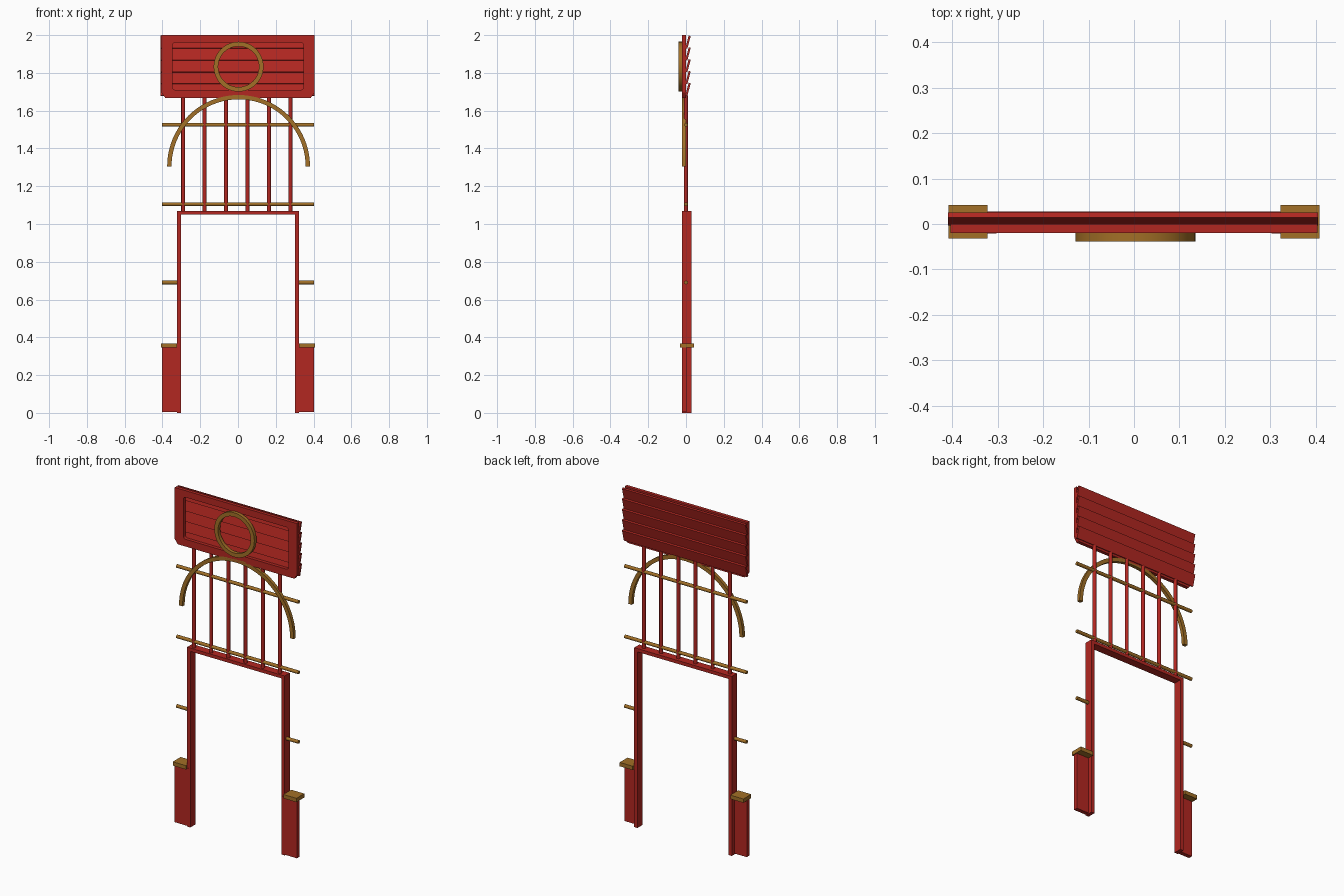
import bpy, bmesh
from math import sin, cos, pi, radians
from mathutils import Matrix, Vector

if "Cube" in bpy.data.objects:
    bpy.data.objects.remove(bpy.data.objects["Cube"])


def material(name, rgb):
    m = bpy.data.materials.new(name)
    m.diffuse_color = (*rgb, 1)
    m.use_nodes = True
    m.node_tree.nodes["Principled BSDF"].inputs["Base Color"].default_value = m.diffuse_color
    return m


RED = material("red_paint", (0.45, 0.02, 0.015))
GOLD = material("aged_gold", (0.36, 0.16, 0.02))


def add(name, bm, mat):
    bmesh.ops.recalc_face_normals(bm, faces=bm.faces)
    me = bpy.data.meshes.new(name)
    bm.to_mesh(me)
    bm.free()
    me.materials.append(mat)
    ob = bpy.data.objects.new(name, me)
    bpy.context.collection.objects.link(ob)
    return ob


def box(name, x, y, z, mat):
    bm = bmesh.new()
    bmesh.ops.create_cube(bm, size=1)
    for v in bm.verts:
        v.co = [(a + b) / 2 + c * (b - a) for c, (a, b) in zip(v.co, (x, y, z))]
    return add(name, bm, mat)


def select(ob):
    bpy.ops.object.select_all(action='DESELECT')
    ob.select_set(True)
    bpy.context.view_layer.objects.active = ob


def rod(name, a, b, r, mat):
    a, b = Vector(a), Vector(b)
    turn = (b - a).to_track_quat('Z', 'Y').to_matrix().to_4x4()
    bm = bmesh.new()
    bmesh.ops.create_cone(bm, cap_ends=True, segments=12, radius1=r, radius2=r,
                          depth=(b - a).length,
                          matrix=Matrix.Translation((a + b) / 2) @ turn)
    ob = add(name, bm, mat)
    select(ob)
    bpy.ops.object.shade_smooth_by_angle(angle=radians(40))
    return ob


def flat_shape(name, loops, y0, y1, mat):
    """Fill x-z outlines (later loops cut holes) and extrude from y0 to y1."""
    cu = bpy.data.curves.new(name, 'CURVE')
    cu.dimensions = '2D'
    cu.fill_mode = 'BOTH'
    cu.extrude = (y1 - y0) / 2
    for pts in loops:
        s = cu.splines.new('POLY')
        s.points.add(len(pts) - 1)
        for p, (x, z) in zip(s.points, pts):
            p.co = (x, z, 0, 1)
        s.use_cyclic_u = True
    ob = bpy.data.objects.new(name, cu)
    bpy.context.collection.objects.link(ob)
    ob.location.y = (y0 + y1) / 2
    ob.rotation_euler.x = pi / 2
    select(ob)
    bpy.ops.object.convert(target='MESH')
    bpy.ops.object.transform_apply(location=True, rotation=True, scale=True)
    ob = bpy.context.object
    ob.data.materials.clear()
    ob.data.materials.append(mat)
    bpy.ops.object.shade_smooth_by_angle(angle=radians(30))
    return ob


def arc(cx, cz, r, a0, a1, n):
    return [(cx + r * cos(a0 + (a1 - a0) * i / n), cz + r * sin(a0 + (a1 - a0) * i / n))
            for i in range(n + 1)]


# Door frame: two posts and a lintel
for s, side in ((-1, "left"), (1, "right")):
    def span(a, b):
        return tuple(sorted((s * a, s * b)))
    box(side + "_post", span(0.301, 0.322), (-0.02, 0.028), (0, 1.05), RED)
    # Thin plinth panel flush with the front of the post, with a cap
    box(side + "_plinth_panel", span(0.303, 0.403), (-0.021, 0.003), (0.005, 0.35), RED)
    box(side + "_plinth_cap", span(0.322, 0.408), (-0.032, 0.042), (0.345, 0.368), GOLD)
    rod(side + "_short_rail", (s * 0.32, 0, 0.69), (s * 0.402, 0, 0.69), 0.01, GOLD)
box("lintel", (-0.322, 0.322), (-0.02, 0.028), (1.05, 1.07), RED)

# Grille of upright bars and two cross rails
for i in range(6):
    x = -0.29 + i * 0.1135
    rod(f"upright_bar_{i + 1}", (x, 0, 1.065), (x, 0, 1.68), 0.0105, RED)
for name, z in (("lower_rail", 1.105), ("upper_rail", 1.525)):
    rod(name, (-0.402, 0, z), (0.402, 0, z), 0.01, GOLD)

# Half-round arch
flat_shape("arch", [arc(0.003, 1.305, 0.378, 0, pi, 40) + arc(0.003, 1.305, 0.355, pi, 0, 40)],
           -0.02, 0.0, GOLD)

# Sign panel with clipped lower corners and a rounded opening
outline = [(-0.404, 2.0), (-0.404, 1.695), (-0.385, 1.667),
           (0.385, 1.667), (0.404, 1.695), (0.404, 2.0)]
opening = []
for k, (cx, cz) in enumerate(((0.333, 1.947), (-0.333, 1.947), (-0.333, 1.723), (0.333, 1.723))):
    opening += arc(cx, cz, 0.013, k * pi / 2, (k + 1) * pi / 2, 4)
flat_shape("sign_panel", [outline, opening], -0.02, 0.0, RED)

# Tilted louvre slats behind the opening
for i in range(5):
    top = 1.998 - i * 0.0625
    profile = [(0.014, top), (0.025, top - 0.003), (0.007, top - 0.07), (-0.003, top - 0.067)]
    bm = bmesh.new()
    face = bm.faces.new([bm.verts.new((-0.409, y, z)) for y, z in profile])
    ext = bmesh.ops.extrude_face_region(bm, geom=[face], use_keep_orig=True)
    bmesh.ops.translate(bm, vec=(0.814, 0, 0),
                        verts=[v for v in ext["geom"] if isinstance(v, bmesh.types.BMVert)])
    add(f"louvre_slat_{i + 1}", bm, RED)

# Ring on the front of the sign
flat_shape("sign_ring", [arc(0.003, 1.833, r, 0, 2 * pi * 47 / 48, 47) for r in (0.132, 0.108)],
           -0.039, -0.018, GOLD)
